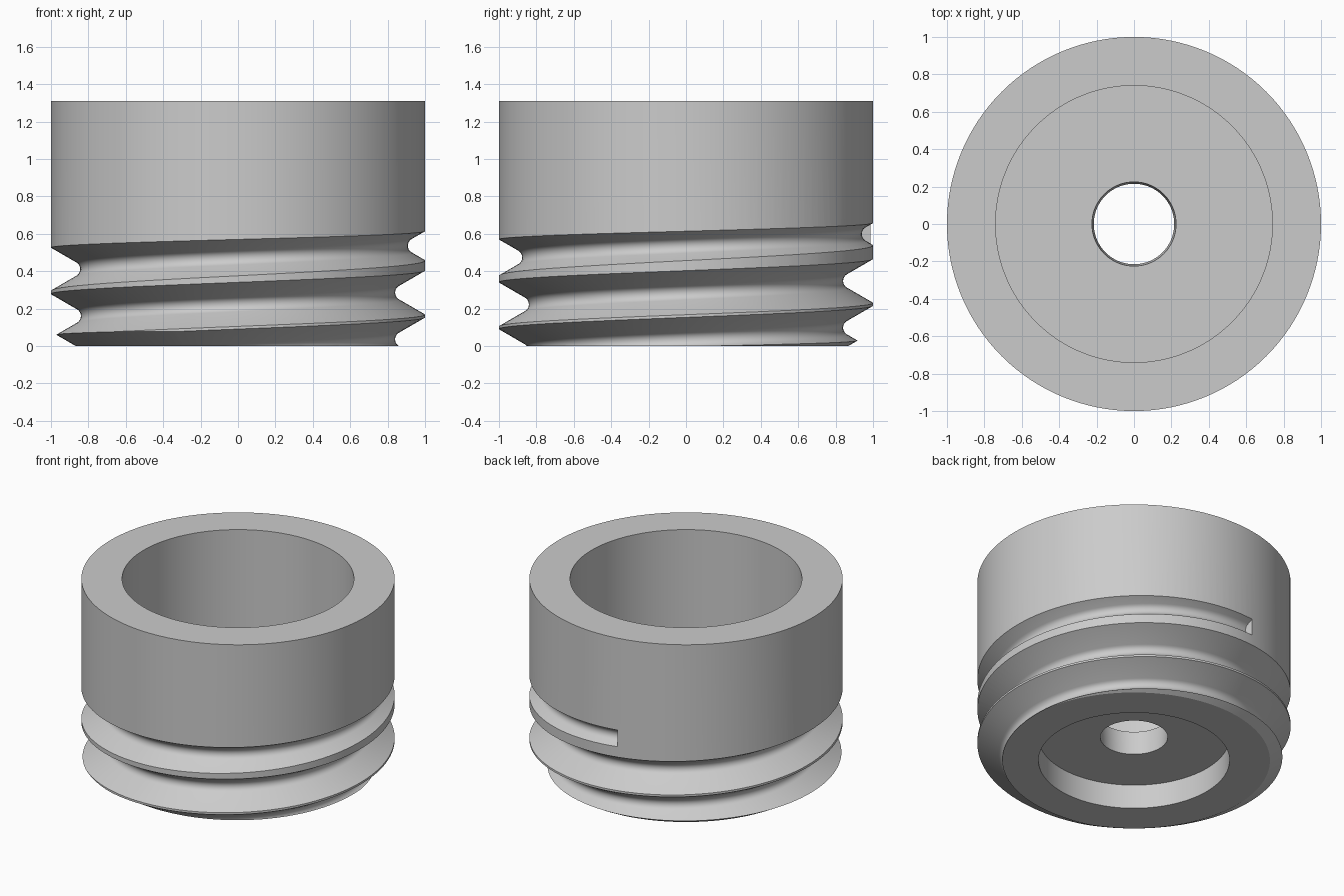
import bpy
import bmesh
import math

cube = bpy.data.objects.get("Cube")
if cube:
    bpy.data.objects.remove(cube, do_unlink=True)

# One plain grey metal
metal = bpy.data.materials.new("grey_metal")
metal.use_nodes = True
grey = (0.6, 0.6, 0.6, 1)
metal.diffuse_color = grey
metal.node_tree.nodes["Principled BSDF"].inputs["Base Color"].default_value = grey


def loft(name, rings, closed):
    """Join equal rings of points; wrap around if closed, else cap both ends."""
    bm = bmesh.new()
    loops = [[bm.verts.new(p) for p in ring] for ring in rings]
    count = len(loops[0])
    pairs = list(zip(loops, loops[1:]))
    if closed:
        pairs.append((loops[-1], loops[0]))
    else:
        bm.faces.new(loops[0])
        bm.faces.new(loops[-1])
    for a, b in pairs:
        for i in range(count):
            j = (i + 1) % count
            bm.faces.new((a[i], a[j], b[j], b[i]))
    bmesh.ops.recalc_face_normals(bm, faces=bm.faces)
    mesh = bpy.data.meshes.new(name)
    bm.to_mesh(mesh)
    bm.free()
    mesh.materials.append(metal)
    obj = bpy.data.objects.new(name, mesh)
    bpy.context.collection.objects.link(obj)
    return obj


def turned(profile, angle):
    return [(r * math.cos(angle), r * math.sin(angle), z) for r, z in profile]


# Turned body: chamfered foot, lower recess, drilled floor, wide upper bore
section = [(0.215, 0.17), (0.61, 0.17), (0.61, 0), (0.868, 0), (1, 0.076),
           (1, 1.31), (0.74, 1.31), (0.74, 0.34), (0.225, 0.34)]
SEGMENTS = 128
body = loft("threaded_plug",
            [turned(section, math.tau * i / SEGMENTS) for i in range(SEGMENTS)], True)


# Groove section: straight flanks with a rounded root
PITCH, ROOT, FLANK = 0.25, 0.044, math.radians(30)
OUTER = 1.004


def groove(degrees):
    centre = 0.16 + PITCH * (degrees - 180) / 360
    depth = 0.16 - 0.1 * max(0, degrees - 530) / 280     # run-out at the top
    bottom = 1 - depth
    apex = bottom - ROOT * (1 / math.sin(FLANK) - 1)
    half = (OUTER - apex) * math.tan(FLANK)
    points = [(1.1, centre - half), (OUTER, centre - half)]
    for k in range(-4, 5):
        a = (math.pi / 2 - FLANK) * k / 4
        points.append((bottom + ROOT * (1 - math.cos(a)), centre + ROOT * math.sin(a)))
    points += [(OUTER, centre + half), (1.1, centre + half)]
    return turned(points, math.radians(degrees))


# Sweep the groove along a right-handed helix and cut it
START, END, STEPS = -235, 819, 370
cutter = loft("groove_cutter",
              [groove(START + (END - START) * i / STEPS) for i in range(STEPS + 1)], False)
cutter.hide_render = True

cut = body.modifiers.new("thread", 'BOOLEAN')
cut.operation = 'DIFFERENCE'
cut.solver = 'EXACT'
cut.object = cutter

bpy.ops.object.select_all(action='DESELECT')
body.select_set(True)
bpy.context.view_layer.objects.active = body
bpy.ops.object.modifier_apply(modifier=cut.name)
bpy.data.objects.remove(cutter, do_unlink=True)
bpy.ops.object.shade_smooth_by_angle(angle=math.radians(25))
